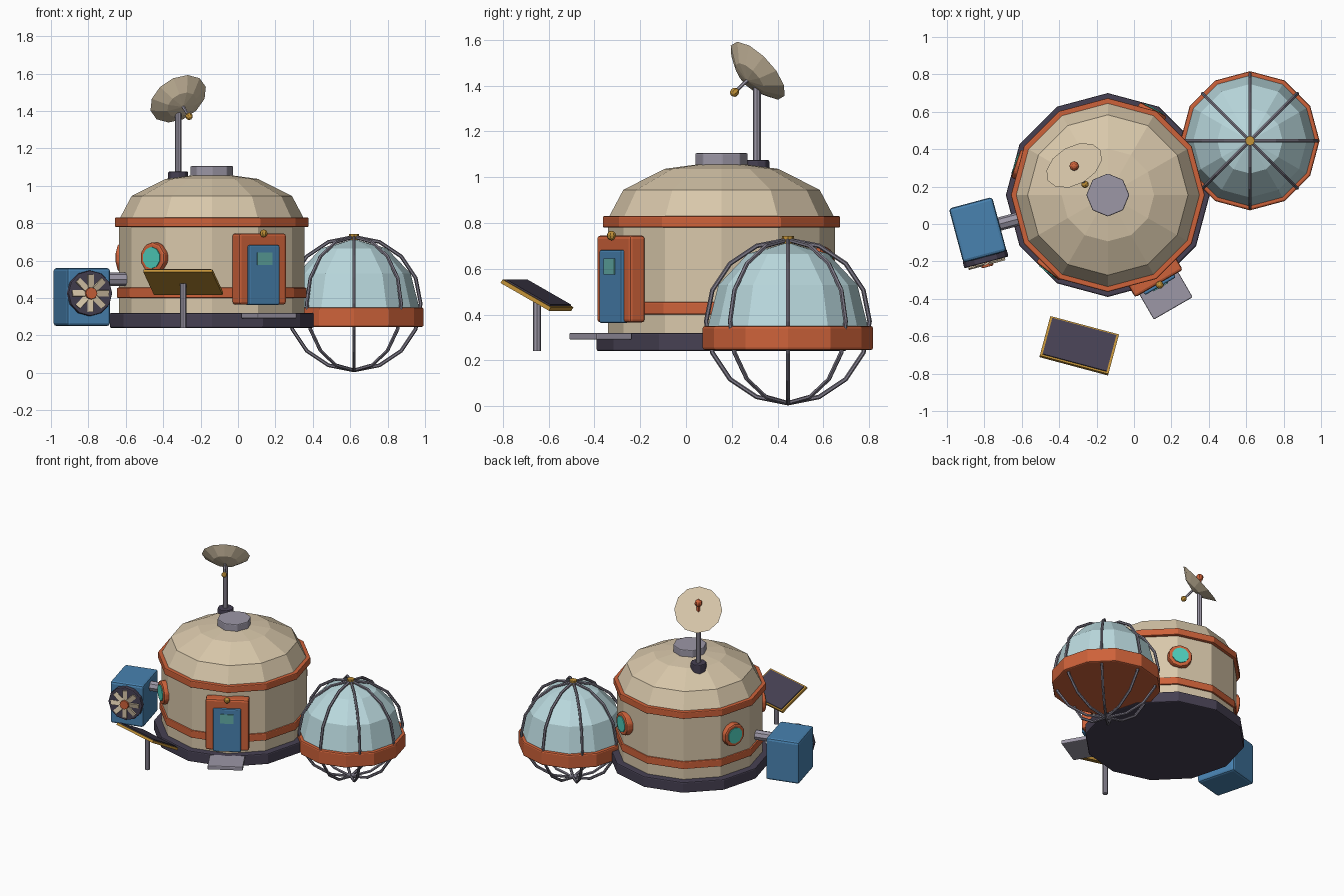
import bpy, bmesh, math
from math import radians, cos, sin
from mathutils import Matrix, Vector

if "Cube" in bpy.data.objects:
    bpy.data.objects.remove(bpy.data.objects["Cube"])


def material(name, r, g, b):
    lin = [(c / 255 / 12.92) if c < 10 else ((c / 255 + 0.055) / 1.055) ** 2.4 for c in (r, g, b)]
    m = bpy.data.materials.new(name)
    m.use_nodes = True
    m.diffuse_color = (*lin, 1)
    m.node_tree.nodes["Principled BSDF"].inputs["Base Color"].default_value = (*lin, 1)
    return m


SAND = material("sand", 216, 199, 170)
ORANGE = material("orange", 206, 98, 58)
NAVY = material("dark_navy", 70, 64, 82)
BLUE = material("blue", 72, 130, 176)
GLASS = material("pale_glass", 186, 217, 222)
TEAL = material("teal", 78, 204, 186)
PANE = material("door_pane", 98, 172, 166)
GREY = material("grey_metal", 156, 151, 166)
RIB = material("rib_metal", 124, 120, 134)
GOLD = material("gold", 194, 146, 56)


def T(x, y, z):
    return Matrix.Translation((x, y, z))


def R(deg, axis="Z"):
    return Matrix.Rotation(radians(deg), 4, axis)


def finish(name, bm, mat, M, bevel=0):
    bmesh.ops.recalc_face_normals(bm, faces=bm.faces)
    me = bpy.data.meshes.new(name)
    bm.to_mesh(me)
    bm.free()
    me.materials.append(mat)
    ob = bpy.data.objects.new(name, me)
    bpy.context.collection.objects.link(ob)
    ob.matrix_world = M
    if bevel:
        b = ob.modifiers.new("Bevel", "BEVEL")
        b.width = bevel
        b.segments = 2
    return ob


def lathe(name, profile, sides, mat, M=Matrix(), bevel=0):
    """Revolve (radius, height) points about local z; ends are capped."""
    bm = bmesh.new()
    rings = []
    for r, z in profile:
        if r == 0:
            rings.append([bm.verts.new((0, 0, z))] * sides)
        else:
            rings.append([bm.verts.new((r * cos(math.tau * i / sides), r * sin(math.tau * i / sides), z))
                          for i in range(sides)])
    for a, b in zip(rings, rings[1:]):
        for i in range(sides):
            j = (i + 1) % sides
            bm.faces.new(list(dict.fromkeys((a[i], a[j], b[j], b[i]))))
    for ring in (rings[0], rings[-1]):
        if ring[0] is not ring[1]:
            bm.faces.new(ring)
    return finish(name, bm, mat, M, bevel)


def drum(name, r, z0, z1, sides, mat, M=Matrix(), bevel=0):
    return lathe(name, [(r, z0), (r, z1)], sides, mat, M, bevel)


def box(name, size, mat, M, bevel=0):
    bm = bmesh.new()
    bmesh.ops.create_cube(bm, size=1)
    bmesh.ops.scale(bm, vec=size, verts=bm.verts)
    return finish(name, bm, mat, M, bevel)


def ball(name, r, mat, M):
    bm = bmesh.new()
    bmesh.ops.create_uvsphere(bm, u_segments=8, v_segments=6, radius=r)
    return finish(name, bm, mat, M)


HUB = T(-0.14, 0.155, 0)


def radial(angle, dist, z):
    """Frame on the main cabin: local x points outward."""
    return HUB @ R(angle) @ T(dist, 0, z)


# Main cabin
drum("base_platform", 0.545, 0.24, 0.32, 12, NAVY, HUB, 0.008)
drum("cabin_wall", 0.495, 0.31, 0.82, 12, SAND, HUB)
drum("lower_band", 0.507, 0.40, 0.455, 12, ORANGE, HUB, 0.006)
drum("upper_band", 0.518, 0.78, 0.83, 12, ORANGE, HUB, 0.006)
arc = [(0.495 * cos(radians(a)), 0.82 + 0.25 * sin(radians(a))) for a in (0, 30, 60)]
lathe("cabin_roof", arc + [(0, 1.07)], 12, SAND, HUB)
drum("roof_vent", 0.115, 1.04, 1.105, 8, GREY, HUB, 0.006)

# Portholes
for i, angle in enumerate((62, 161, -128)):
    M = radial(angle, 0, 0.615) @ R(90, "Y")
    drum(f"porthole_rim_{i}", 0.085, 0.45, 0.52, 10, ORANGE, M, 0.012)
    drum(f"porthole_glass_{i}", 0.058, 0.50, 0.526, 10, TEAL, M)

# Door
DOOR = -60
box("door_frame", (0.08, 0.295, 0.38), ORANGE, radial(DOOR, 0.507, 0.555), 0.014)
box("door", (0.04, 0.19, 0.32), BLUE, radial(DOOR, 0.543, 0.522), 0.008)
box("door_window", (0.008, 0.09, 0.068), PANE, radial(DOOR, 0.565, 0.61))
ball("door_lamp", 0.021, GOLD, radial(DOOR, 0.555, 0.745))
box("door_step", (0.18, 0.24, 0.03), GREY, radial(DOOR, 0.61, 0.305), 0.006)

# Greenhouse
POD = T(0.62, 0.445, 0)
drum("greenhouse_rim", 0.372, 0.245, 0.35, 12, ORANGE, POD, 0.01)
dome = [(0.35 * cos(radians(a)), 0.345 + 0.37 * sin(radians(a))) for a in (0, 30, 60)]
lathe("greenhouse_glass", dome + [(0, 0.715)], 12, GLASS, POD)
for i in range(4):
    bpy.ops.mesh.primitive_torus_add(major_segments=16, minor_segments=6, major_radius=0.357, minor_radius=0.01)
    hoop = bpy.context.object
    hoop.name = f"greenhouse_rib_{i}"
    hoop.data.materials.append(RIB)
    hoop.matrix_world = POD @ T(0, 0, 0.37) @ R(45 * i) @ R(90, "X")
drum("greenhouse_cap", 0.026, 0.71, 0.742, 8, GOLD, POD)

# Air unit with fan and duct
UNIT = radial(195, 0.72, 0.405) @ R(180)
box("air_unit", (0.24, 0.30, 0.31), BLUE, UNIT, 0.016)
drum("air_duct", 0.036, 0.47, 0.63, 8, GREY, radial(195, 0, 0.50) @ R(90, "Y"))
FAN = UNIT @ T(0, -0.15, 0.02) @ R(90, "X")
drum("fan_housing", 0.122, -0.01, 0.03, 12, NAVY, FAN, 0.006)
for i in range(8):
    box(f"fan_blade_{i}", (0.07, 0.032, 0.01), SAND, FAN @ R(45 * i) @ T(0.066, 0, 0.036) @ R(15, "X"))
drum("fan_hub", 0.033, 0.02, 0.055, 8, ORANGE, FAN, 0.004)

# Solar panel, tilted up at the front
PANEL = T(-0.293, -0.651, 0.485) @ R(-15) @ R(-29, "X")
box("solar_frame", (0.38, 0.25, 0.018), GOLD, PANEL)
box("solar_cells", (0.355, 0.228, 0.009), NAVY, PANEL @ T(0, 0, 0.011))
drum("solar_post", 0.018, 0.24, 0.478, 8, GREY, T(-0.293, -0.651, 0))

# Antenna
MAST = T(-0.32, 0.31, 0)
drum("mast_foot", 0.055, 1.0, 1.075, 8, NAVY, MAST, 0.006)
drum("mast", 0.017, 1.04, 1.43, 8, GREY, MAST)
axis = Vector((-0.39, 0.675, 0.63))
DISH = T(-0.32, 0.313, 1.465) @ axis.to_track_quat("Z", "Y").to_matrix().to_4x4()
lathe("dish", [(0, -0.07), (0.085, -0.052), (0.163, 0)], 12, SAND, DISH)
drum("feed_rod", 0.008, -0.15, -0.05, 6, GREY, DISH)
ball("feed_tip", 0.02, GOLD, DISH @ T(0, 0, -0.15))
drum("beacon_stalk", 0.013, 1.44, 1.51, 6, ORANGE, MAST)
ball("beacon", 0.026, ORANGE, MAST @ T(0, 0, 1.515))
